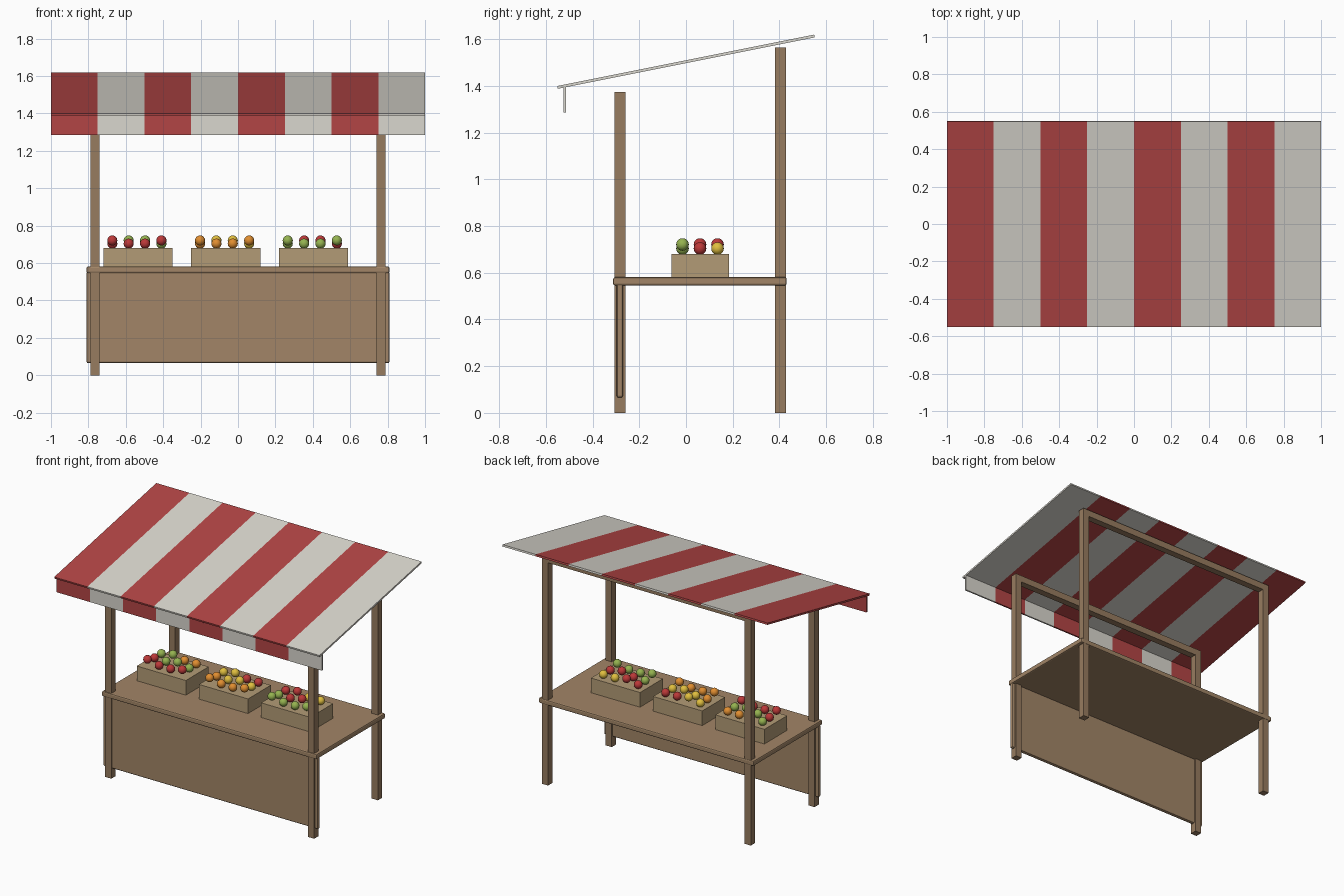
import bpy, bmesh, math
from mathutils import Matrix

if "Cube" in bpy.data.objects:
    bpy.data.objects.remove(bpy.data.objects["Cube"])


def material(name, rgb):
    m = bpy.data.materials.new(name)
    m.diffuse_color = (*rgb, 1)
    m.use_nodes = True
    m.node_tree.nodes["Principled BSDF"].inputs["Base Color"].default_value = m.diffuse_color
    return m


WOOD = material("wood", (0.36, 0.235, 0.135))
POST = material("post_wood", (0.31, 0.2, 0.115))
CRATE = material("crate_wood", (0.45, 0.33, 0.18))
RED = material("red_cloth", (0.45, 0.06, 0.06))
WHITE = material("white_cloth", (0.70, 0.68, 0.62))
APPLE = material("red_fruit", (0.50, 0.04, 0.04))
GREEN = material("green_fruit", (0.30, 0.45, 0.08))
ORANGE = material("orange_fruit", (0.75, 0.27, 0.03))
YELLOW = material("yellow_fruit", (0.75, 0.52, 0.05))


def finish(name, bm, mats):
    bmesh.ops.recalc_face_normals(bm, faces=bm.faces)
    me = bpy.data.meshes.new(name)
    bm.to_mesh(me)
    bm.free()
    for m in mats:
        me.materials.append(m)
    ob = bpy.data.objects.new(name, me)
    bpy.context.collection.objects.link(ob)
    return ob


def box(name, x, y, z, mat, bevel=0):
    """Box from (min, max) ranges on each axis."""
    bm = bmesh.new()
    size = [b - a for a, b in (x, y, z)]
    mid = [(a + b) / 2 for a, b in (x, y, z)]
    bmesh.ops.create_cube(bm, size=1, matrix=Matrix.Translation(mid) @ Matrix.Diagonal((*size, 1)))
    ob = finish(name, bm, [mat])
    if bevel:
        mod = ob.modifiers.new("bevel", 'BEVEL')
        mod.width, mod.segments = bevel, 2
    return ob


def striped(name, profile, stripes=8):
    """Sweep a y-z profile along x, alternating red and white."""
    bm = bmesh.new()
    rings = [[bm.verts.new((-1 + 2 * i / stripes, y, z)) for y, z in profile]
             for i in range(stripes + 1)]
    n = len(profile)
    for i in range(stripes):
        a, b = rings[i], rings[i + 1]
        for k in range(n):
            f = bm.faces.new((a[k], a[(k + 1) % n], b[(k + 1) % n], b[k]))
            f.material_index = i % 2
    bm.faces.new(rings[0]).material_index = 0
    bm.faces.new(rings[-1]).material_index = (stripes - 1) % 2
    return finish(name, bm, [RED, WHITE])


# Posts and the beams joining their tops
for label, y, top in (("front", -0.282, 1.374), ("back", 0.404, 1.564)):
    depth = (y - 0.0235, y + 0.0235)
    for side, x in (("left", -0.765), ("right", 0.765)):
        box(f"{label}_{side}_post", (x - 0.0235, x + 0.0235), depth, (0, top - 0.046), POST)
    box(label + "_beam", (-0.7885, 0.7885), depth, (top - 0.046, top), POST)

# Counter
box("counter_top", (-0.81, 0.81), (-0.312, 0.431), (0.546, 0.581), WOOD, 0.008)
box("counter_front_panel", (-0.81, 0.81), (-0.297, -0.27), (0.065, 0.552), WOOD, 0.009)

# Sloping awning and hanging valance
slope = math.atan(0.2)
c, s = math.cos(slope), math.sin(slope)
half, t = 0.561, 0.006
striped("awning", [(u * c - v * s, 1.504 + u * s + v * c)
                   for u, v in ((-half, -t), (half, -t), (half, t), (-half, t))])
striped("valance", [(-0.525, 1.286), (-0.514, 1.286), (-0.514, 1.398), (-0.525, 1.398)])

# Crates, each with three rows of four fruits
for n, (x, kinds) in enumerate(((-0.535, (APPLE, GREEN, ORANGE)),
                                (-0.066, (ORANGE, YELLOW, APPLE)),
                                (0.403, (GREEN, APPLE, YELLOW))), 1):
    box(f"crate_{n}", (x - 0.185, x + 0.185), (-0.062, 0.184), (0.58, 0.681), CRATE)
    bm = bmesh.new()
    for k in range(12):
        j, i = divmod(k, 4)
        pos = (x - 0.137 + i * 0.0875, -0.015 + j * 0.075, 0.721 if (i + j) % 3 == 0 else 0.704)
        old = set(bm.faces)
        bmesh.ops.create_uvsphere(bm, u_segments=16, v_segments=10, radius=0.027,
                                  matrix=Matrix.Translation(pos))
        for f in set(bm.faces) - old:
            f.material_index = k // 5
            f.smooth = True
    finish(f"fruit_{n}", bm, kinds)
